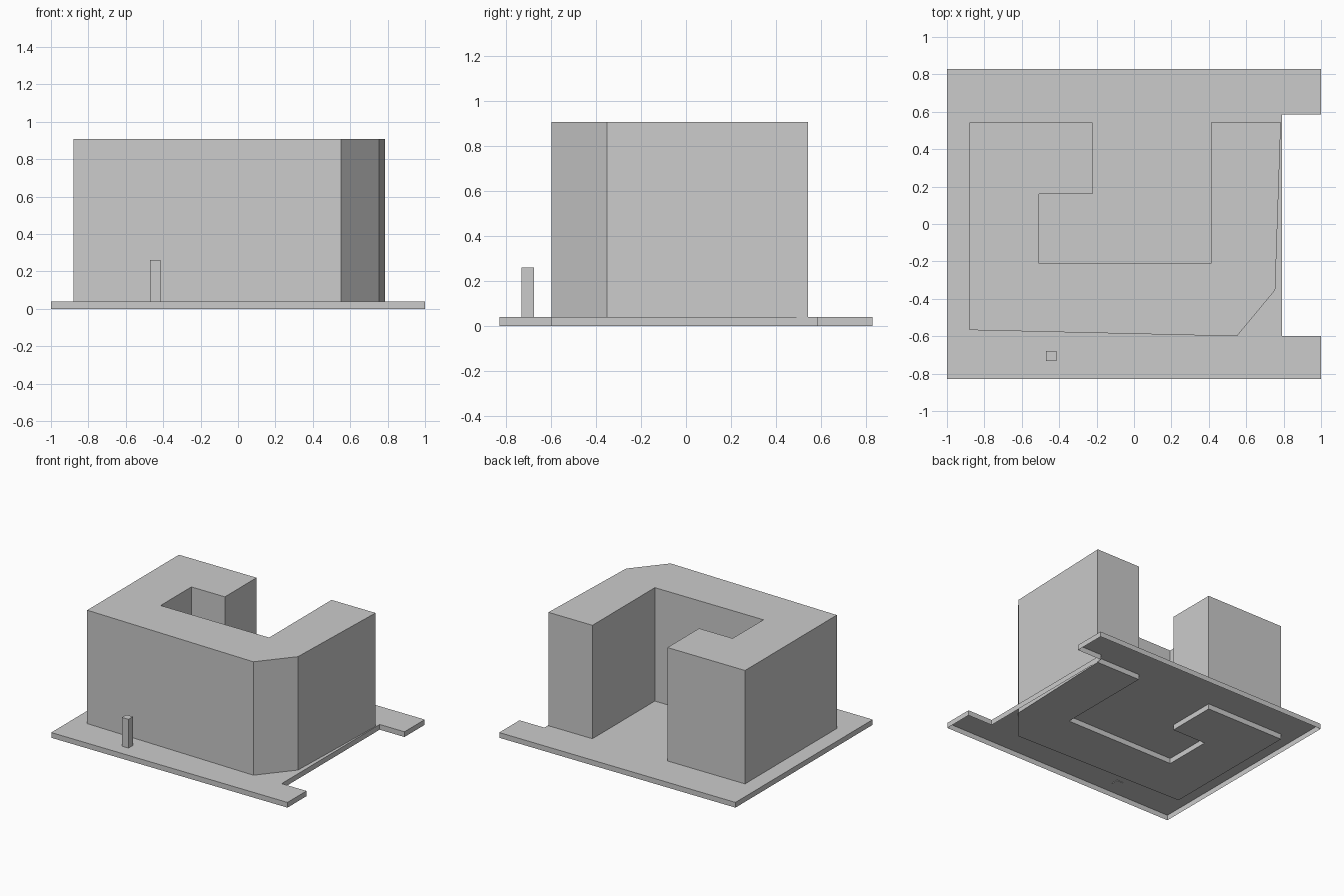
import bpy, bmesh

if "Cube" in bpy.data.objects:
    bpy.data.objects.remove(bpy.data.objects["Cube"])

SLAB_TOP = 0.04


def prism(name, outline, z0, z1, bottom=True):
    """Extrude a counter-clockwise outline from z0 to z1."""
    bm = bmesh.new()
    low = [bm.verts.new((x, y, z0)) for x, y in outline]
    high = [bm.verts.new((x, y, z1)) for x, y in outline]
    n = len(outline)
    for i in range(n):
        j = (i + 1) % n
        bm.faces.new((low[i], low[j], high[j], high[i]))
    bm.faces.new(high)
    if bottom:
        bm.faces.new(low[::-1])
    mesh = bpy.data.meshes.new(name)
    bm.to_mesh(mesh)
    bm.free()
    obj = bpy.data.objects.new(name, mesh)
    bpy.context.collection.objects.link(obj)
    return obj


# Ground slab: notched on the right, a shell open underneath
prism("ground_slab", [
    (-1, -0.83), (1, -0.83), (1, -0.60), (0.79, -0.60),
    (0.79, 0.585), (1, 0.585), (1, 0.83), (-1, 0.83),
], 0, SLAB_TOP, bottom=False)

# Building block wrapped around an open rear courtyard, chamfered front corner
prism("building", [
    (-0.88, -0.567), (0.55, -0.60), (0.755, -0.353), (0.785, 0.543),
    (0.412, 0.543), (0.412, -0.212), (-0.507, -0.212), (-0.507, 0.16),
    (-0.223, 0.16), (-0.223, 0.543), (-0.88, 0.543),
], 0, 0.908)

# Small square post in front of the building
prism("front_post", [
    (-0.47, -0.732), (-0.415, -0.732), (-0.415, -0.678), (-0.47, -0.678),
], SLAB_TOP - 0.005, 0.26)
